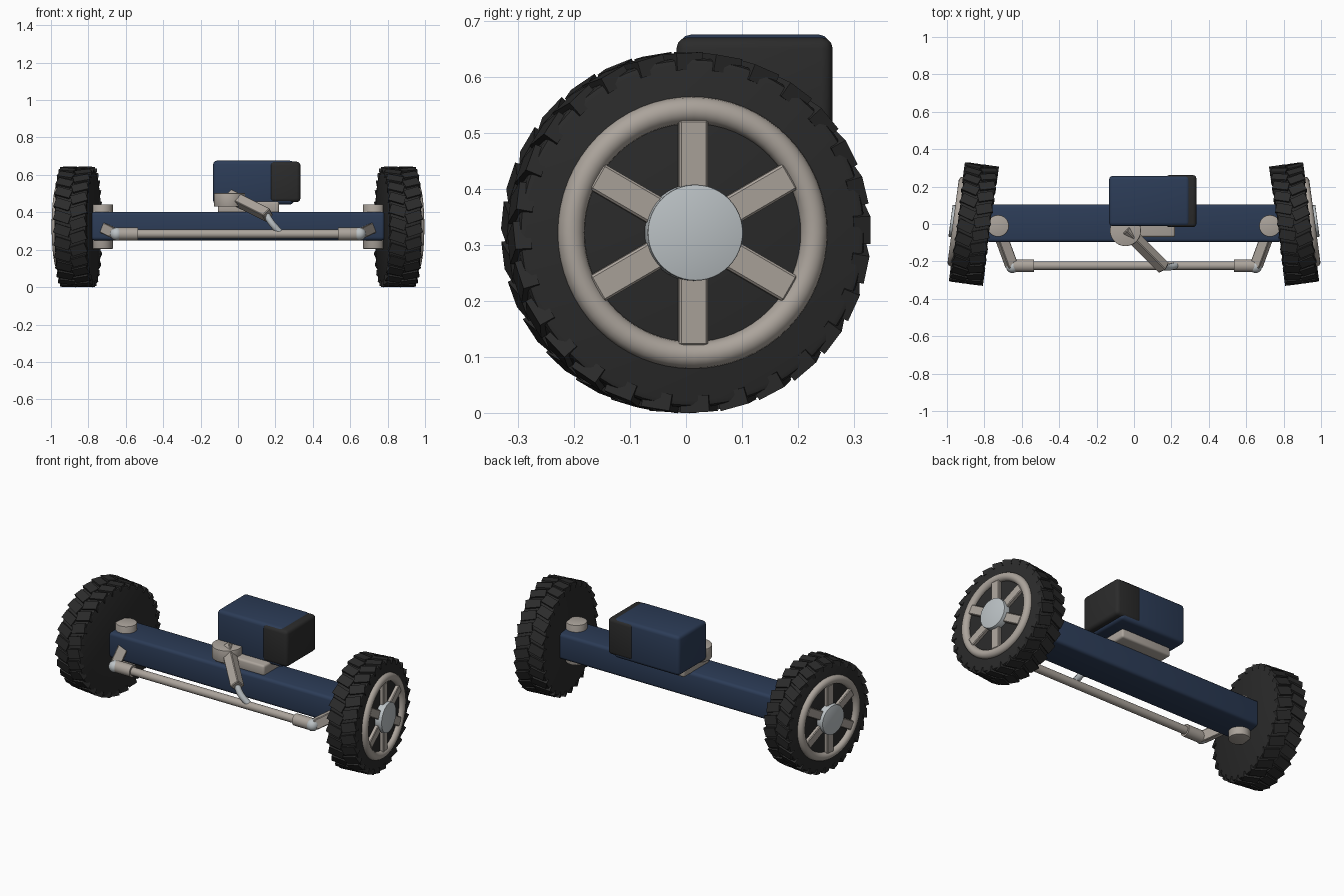
import bpy, bmesh, math
from mathutils import Matrix, Vector

cube = bpy.data.objects.get("Cube")
if cube:
    bpy.data.objects.remove(cube, do_unlink=True)


def material(name, rgb, rough=0.6):
    m = bpy.data.materials.new(name)
    m.use_nodes = True
    m.diffuse_color = (*rgb, 1)
    node = m.node_tree.nodes["Principled BSDF"]
    node.inputs["Base Color"].default_value = (*rgb, 1)
    node.inputs["Roughness"].default_value = rough
    return m


NAVY = material("navy paint", (0.025, 0.045, 0.095))
RUBBER = material("black rubber", (0.024, 0.024, 0.024))
STEEL = material("warm grey steel", (0.41, 0.37, 0.33))
SILVER = material("pale silver", (0.50, 0.54, 0.56))


def finish(name, bm, mat, matrix=Matrix()):
    """Place a bmesh in the scene, keeping normals right when mirrored."""
    bm.transform(matrix)
    if matrix.determinant() < 0:
        bmesh.ops.reverse_faces(bm, faces=bm.faces)
    me = bpy.data.meshes.new(name)
    bm.to_mesh(me)
    bm.free()
    me.materials.append(mat)
    ob = bpy.data.objects.new(name, me)
    bpy.context.collection.objects.link(ob)
    bpy.ops.object.select_all(action="DESELECT")
    ob.select_set(True)
    bpy.context.view_layer.objects.active = ob
    bpy.ops.object.shade_smooth_by_angle(angle=math.radians(35))
    return ob


def add_box(bm, size, matrix=Matrix()):
    bmesh.ops.create_cube(bm, size=1, matrix=matrix @ Matrix.Diagonal((*size, 1)))


def bevel(bm, width, segments=3):
    bmesh.ops.bevel(bm, geom=bm.edges[:], offset=width, segments=segments,
                    profile=0.5, affect="EDGES")


def box(name, low, high, mat, width):
    """Rounded block between two corners."""
    low, high = Vector(low), Vector(high)
    bm = bmesh.new()
    add_box(bm, high - low, Matrix.Translation((low + high) / 2))
    bevel(bm, width)
    return finish(name, bm, mat)


def along(a, b):
    """Matrix placing local z along the line from a to b, and its length."""
    a, b = Vector(a), Vector(b)
    turn = Vector((0, 0, 1)).rotation_difference(b - a).to_matrix().to_4x4()
    return Matrix.Translation((a + b) / 2) @ turn, (b - a).length


def rod(name, a, b, radius, mat, matrix=Matrix(), sides=32, edge=0.0):
    place, length = along(a, b)
    bm = bmesh.new()
    bmesh.ops.create_cone(bm, cap_ends=True, segments=sides, radius1=radius,
                          radius2=radius, depth=length, matrix=place)
    if edge:
        rims = [e for e in bm.edges if any(len(f.verts) > 4 for f in e.link_faces)]
        bmesh.ops.bevel(bm, geom=rims, offset=edge, segments=2, profile=0.5, affect="EDGES")
    return finish(name, bm, mat, matrix)


def bar(name, a, b, thick, mat, matrix=Matrix()):
    place, length = along(a, b)
    bm = bmesh.new()
    add_box(bm, (thick, thick, length), place)
    bevel(bm, 0.004, 1)
    return finish(name, bm, mat, matrix)


def wheel(side, mirror):
    """Toed-out wheel; local x points outward from the vehicle."""
    place = mirror @ Matrix.Translation((0.856, 0, 0.322)) @ Matrix.Rotation(math.radians(7.7), 4, "Z")
    rod(side + "_tire", (-0.086, 0, 0), (0.086, 0, 0), 0.312, RUBBER, place, 64, 0.012)

    # Two staggered rows of slanted tread lugs
    count = 28
    bm = bmesh.new()
    for row in (-1, 1):
        for i in range(count):
            turn = Matrix.Rotation(math.tau * (i + 0.25 * row) / count, 4, "X")
            slant = Matrix.Rotation(math.radians(18 * row), 4, "Z")
            add_box(bm, (0.086, 0.052, 0.03), turn @ Matrix.Translation((0.043 * row, 0, 0.306)) @ slant)
    finish(side + "_tread", bm, RUBBER, place)

    # Round rim ring
    bm = bmesh.new()
    profile = [bm.verts.new((0.088 + 0.024 * math.cos(t), 0, 0.219 + 0.024 * math.sin(t)))
               for t in (math.tau * i / 16 for i in range(16))]
    edges = [bm.edges.new((profile[i - 1], profile[i])) for i in range(16)]
    bmesh.ops.spin(bm, geom=profile + edges, cent=(0, 0, 0), axis=(1, 0, 0),
                   angle=math.tau, steps=64, use_merge=True)
    bmesh.ops.remove_doubles(bm, verts=bm.verts, dist=0.0001)
    bmesh.ops.recalc_face_normals(bm, faces=bm.faces)
    finish(side + "_rim", bm, STEEL, place)

    # Six spokes
    bm = bmesh.new()
    for i in range(6):
        add_box(bm, (0.036, 0.052, 0.15),
                Matrix.Rotation(math.tau * i / 6, 4, "X") @ Matrix.Translation((0.088, 0, 0.127)))
    bevel(bm, 0.004, 1)
    finish(side + "_spokes", bm, STEEL, place)
    rod(side + "_hub_cap", (0.05, 0, 0), (0.126, 0, 0), 0.086, SILVER, place, 48, 0.003)


def corner(side, mirror):
    """Wheel, kingpin and steering linkage of one side."""
    wheel(side, mirror)
    rod(side + "_kingpin", (0.727, -0.01, 0.205), (0.727, -0.01, 0.443), 0.058, STEEL, mirror, 32, 0.003)
    bar(side + "_steering_arm", (0.725, -0.03, 0.318), (0.652, -0.228, 0.284), 0.057, STEEL, mirror)
    rod(side + "_tie_rod_sleeve", (0.535, -0.223, 0.284), (0.645, -0.223, 0.284), 0.034, STEEL, mirror)
    bm = bmesh.new()
    bmesh.ops.create_uvsphere(bm, u_segments=24, v_segments=16, radius=0.034,
                              matrix=Matrix.Translation((0.65, -0.228, 0.284)))
    finish(side + "_ball_joint", bm, SILVER, mirror)


corner("left", Matrix())
corner("right", Matrix.Scale(-1, 4, (1, 0, 0)))

# Axle beam and tie rod
box("axle_beam", (-0.785, -0.097, 0.25), (0.785, 0.105, 0.402), NAVY, 0.018)
rod("tie_rod", (-0.56, -0.223, 0.284), (0.56, -0.223, 0.284), 0.023, STEEL)

# Steering motor on its mount
box("motor_mount", (-0.107, -0.07, 0.395), (0.22, 0.17, 0.458), STEEL, 0.012)
box("motor_housing", (-0.133, -0.011, 0.442), (0.298, 0.257, 0.676), NAVY, 0.02)
box("motor_end_cap", (0.17, -0.017, 0.455), (0.334, 0.262, 0.671), RUBBER, 0.02)

# Output hub, drop arm and curved link down to the tie rod
rod("output_hub", (-0.046, -0.035, 0.43), (-0.046, -0.035, 0.502), 0.083, STEEL, Matrix(), 40, 0.003)
bar("drop_arm", (-0.046, -0.03, 0.488), (0.16, -0.235, 0.385), 0.056, STEEL)

curve = bpy.data.curves.new("drag_link", "CURVE")
curve.dimensions = "3D"
curve.bevel_depth = 0.018
curve.bevel_resolution = 4
curve.use_fill_caps = True
spline = curve.splines.new("BEZIER")
path = [(0.15, -0.225, 0.39), (0.178, -0.232, 0.345), (0.222, -0.223, 0.295)]
spline.bezier_points.add(len(path) - 1)
for point, co in zip(spline.bezier_points, path):
    point.co = co
    point.handle_left_type = point.handle_right_type = "AUTO"
curve.materials.append(SILVER)
bpy.context.collection.objects.link(bpy.data.objects.new("drag_link", curve))
